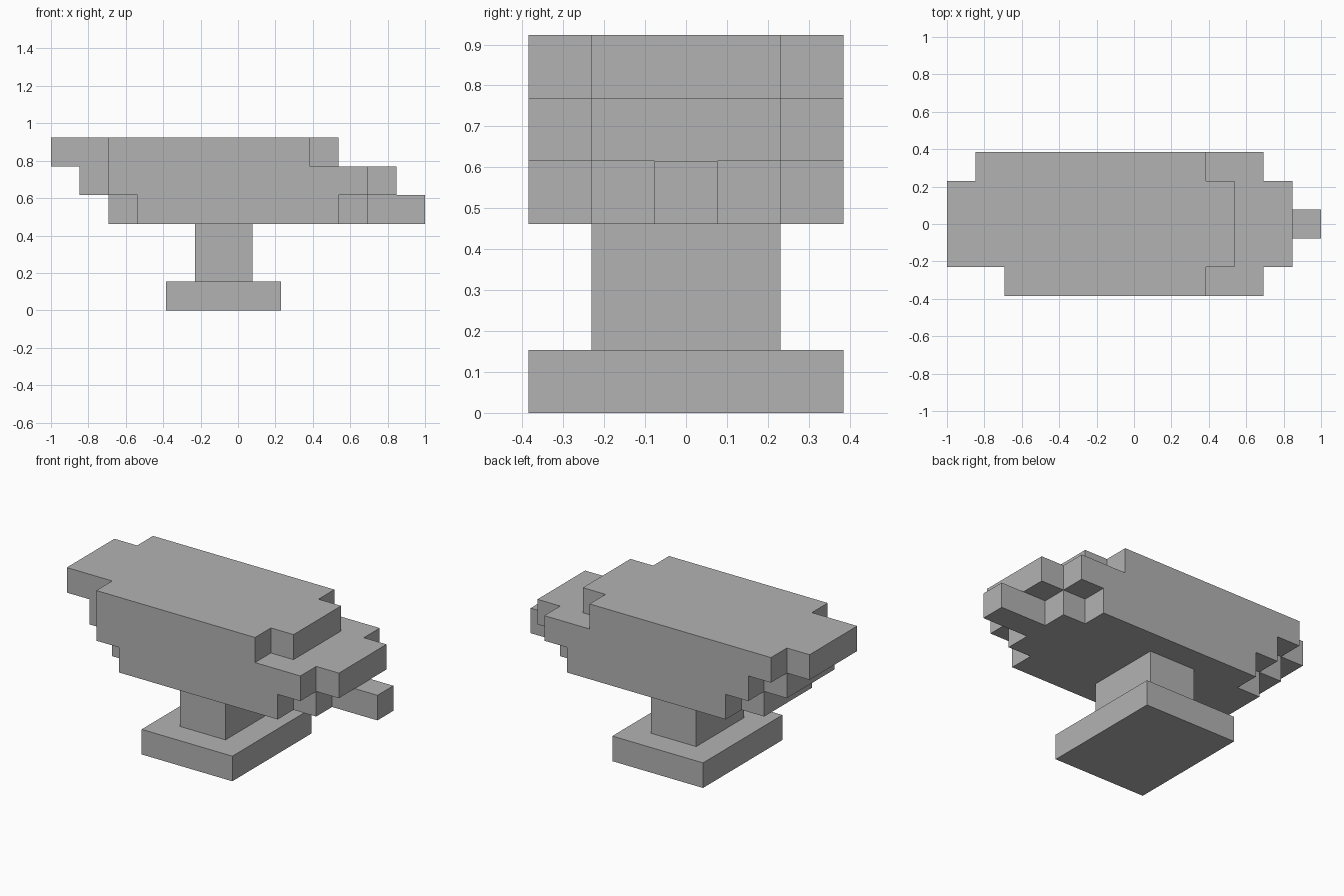
import bpy
import bmesh
from mathutils import Vector

cube = bpy.data.objects.get("Cube")
if cube:
    bpy.data.objects.remove(cube, do_unlink=True)

UNIT = 2 / 13                       # edge of one block
ORIGIN = Vector((-1, -2.5 * UNIT, 0))

# One plain grey for everything
grey = bpy.data.materials.new("iron_grey")
grey.use_nodes = True
colour = (0.45, 0.45, 0.45, 1)
grey.diffuse_color = colour
grey.node_tree.nodes["Principled BSDF"].inputs["Base Color"].default_value = colour


def block(x0, x1, y0, y1, z0, z1):
    """Grid cells filled by a box, given in block units."""
    return {(x, y, z) for x in range(x0, x1) for y in range(y0, y1) for z in range(z0, z1)}


def body_layer(z, middle, front, back):
    """One body course: wide middle strip plus a front and a back row."""
    return block(*middle, 1, 4, z, z + 1) | block(*front, 0, 1, z, z + 1) | block(*back, 4, 5, z, z + 1)


parts = {
    "base": block(4, 8, 0, 5, 0, 1),
    "waist": block(5, 7, 1, 4, 1, 3),
    "body": body_layer(3, (2, 11), (3, 10), (3, 10))
            | body_layer(4, (1, 12), (2, 11), (2, 11))
            | body_layer(5, (0, 10), (2, 9), (1, 9)),
    "horn": block(11, 13, 2, 3, 3, 4),
}
filled = set().union(*parts.values())


def build(name, cells):
    """Skin the exposed sides of the cells and merge flat areas."""
    bm = bmesh.new()
    for cell in cells:
        for axis in range(3):
            for side in (0, 1):
                step = list(cell)
                step[axis] += 2 * side - 1
                if tuple(step) in filled:
                    continue
                u, v = (axis + 1) % 3, (axis + 2) % 3
                corners = []
                for a, b in ((0, 0), (1, 0), (1, 1), (0, 1)):
                    p = Vector(cell)
                    p[axis] += side
                    p[u] += a
                    p[v] += b
                    corners.append(bm.verts.new(ORIGIN + p * UNIT))
                bm.faces.new(corners if side else corners[::-1])
    bmesh.ops.remove_doubles(bm, verts=bm.verts[:], dist=0.001)
    bmesh.ops.dissolve_limit(bm, angle_limit=0.01, verts=bm.verts[:], edges=bm.edges[:])
    mesh = bpy.data.meshes.new(name)
    bm.to_mesh(mesh)
    bm.free()
    mesh.materials.append(grey)
    bpy.context.collection.objects.link(bpy.data.objects.new(name, mesh))


for name, cells in parts.items():
    build(name, cells)
